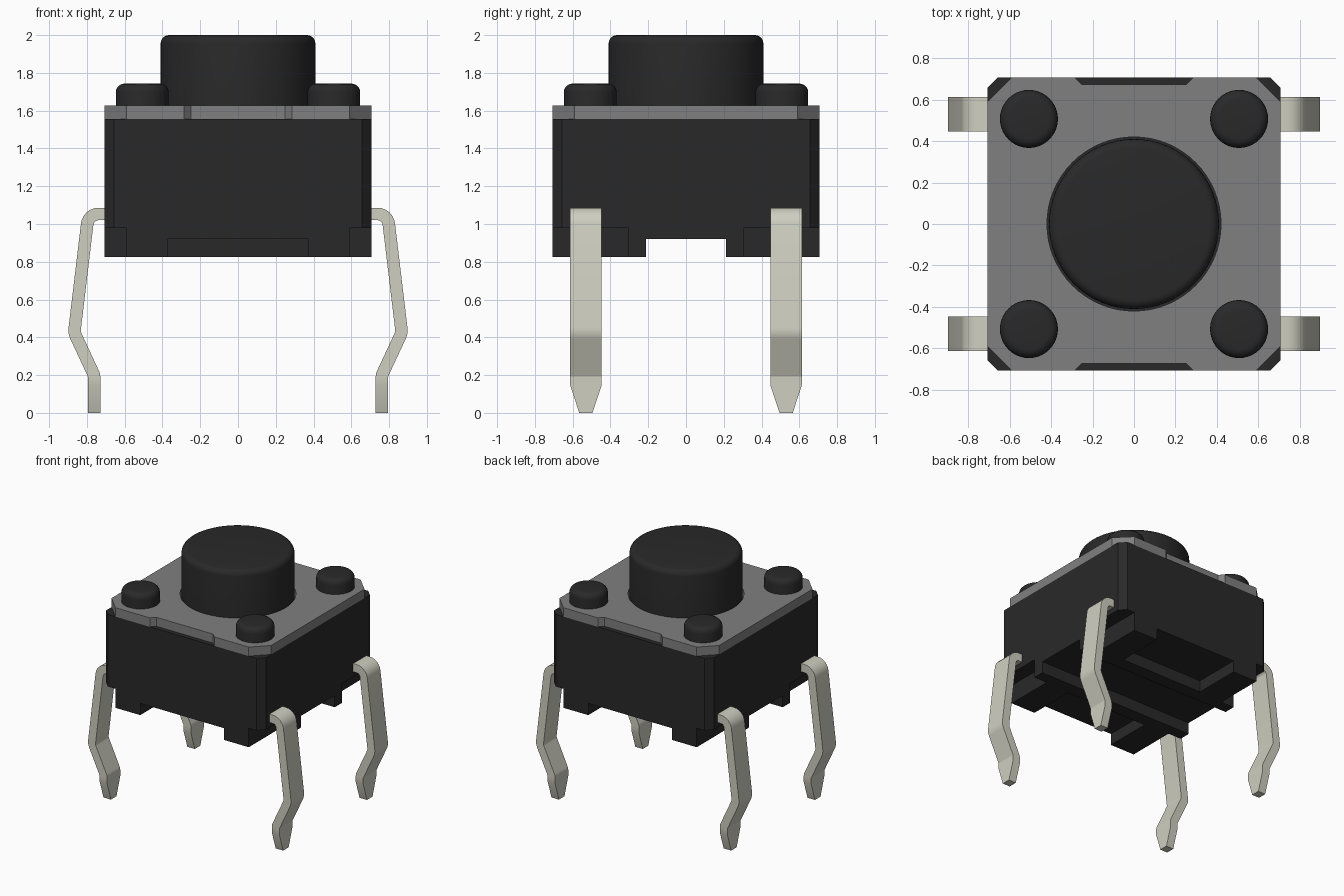
import bpy, bmesh, math
from mathutils import Vector

cube = bpy.data.objects.get("Cube")
if cube:
    bpy.data.objects.remove(cube, do_unlink=True)


def material(name, rgb):
    m = bpy.data.materials.new(name)
    m.use_nodes = True
    m.diffuse_color = (*rgb, 1)
    m.node_tree.nodes["Principled BSDF"].inputs["Base Color"].default_value = (*rgb, 1)
    return m


BLACK = material("black_plastic", (0.022, 0.022, 0.022))
GREY = material("grey_metal", (0.215, 0.215, 0.215))
TIN = material("tinned_metal", (0.62, 0.62, 0.53))


def finish(bm, name, mat, smooth=False):
    bmesh.ops.recalc_face_normals(bm, faces=bm.faces)
    mesh = bpy.data.meshes.new(name)
    bm.to_mesh(mesh)
    bm.free()
    obj = bpy.data.objects.new(name, mesh)
    bpy.context.collection.objects.link(obj)
    mesh.materials.append(mat)
    if smooth:
        bpy.ops.object.select_all(action='DESELECT')
        obj.select_set(True)
        bpy.context.view_layer.objects.active = obj
        bpy.ops.object.shade_smooth_by_angle(angle=math.radians(30))
    return obj


def prism(bm, outline, z0, z1):
    face = bm.faces.new([bm.verts.new((x, y, z0)) for x, y in outline])
    top = bmesh.ops.extrude_face_region(bm, geom=[face])
    verts = [v for v in top["geom"] if isinstance(v, bmesh.types.BMVert)]
    bmesh.ops.translate(bm, vec=(0, 0, z1 - z0), verts=verts)


def box(bm, x0, x1, y0, y1, z0, z1):
    prism(bm, [(x0, y0), (x1, y0), (x1, y1), (x0, y1)], z0, z1)


def cut(obj, cutter):
    cutter.hide_render = True
    mod = obj.modifiers.new("cut", 'BOOLEAN')
    mod.operation, mod.solver, mod.object = 'DIFFERENCE', 'EXACT', cutter
    bpy.context.view_layer.update()
    graph = bpy.context.evaluated_depsgraph_get()
    mesh = bpy.data.meshes.new_from_object(obj.evaluated_get(graph))
    obj.modifiers.clear()
    obj.data = mesh
    bpy.data.objects.remove(cutter, do_unlink=True)


def rounded_cylinder(name, x, y, r, z0, z1, fillet, sides):
    bm = bmesh.new()
    bmesh.ops.create_cone(bm, cap_ends=True, segments=sides, radius1=r, radius2=r, depth=z1 - z0)
    bmesh.ops.translate(bm, vec=(x, y, (z0 + z1) / 2), verts=bm.verts)
    rim = [e for e in bm.edges if all(v.co.z > z1 - 0.001 for v in e.verts)]
    bmesh.ops.bevel(bm, geom=rim, offset=fillet, segments=5, profile=0.5, affect='EDGES')
    return finish(bm, name, BLACK, True)


H = 0.707            # half width of the housing
SIGNS = [(sx, sy) for sx in (-1, 1) for sy in (-1, 1)]


def quarter_mirror(points):
    """Mirror a run of points in the +x +y quarter round both axes."""
    back = points[::-1]
    return (points + [(-x, y) for x, y in back] + [(-x, -y) for x, y in points]
            + [(x, -y) for x, y in back])


# Housing with chamfered corners and an underside cut into feet
bm = bmesh.new()
prism(bm, quarter_mirror([(H, H - 0.05), (H - 0.05, H)]), 0.826, 1.555)
housing = finish(bm, "housing", BLACK)

bm = bmesh.new()
box(bm, -1, 1, -0.213, 0.213, 0.7, 0.92)               # channel across
for s in (-1, 1):                                      # front and back recesses
    box(bm, -0.37, 0.37, *sorted((s * 0.32, s)), 0.7, 0.92)
for sx, sy in SIGNS:                                   # corner notches
    box(bm, *sorted((sx * 0.59, sx)), *sorted((sy * 0.305, sy)), 0.7, 0.978)
cut(housing, finish(bm, "housing_cutter", BLACK))

# Cover plate with cut corners, edge notches and a round opening
bm = bmesh.new()
prism(bm, quarter_mirror([(H, 0.59), (0.59, H), (0.285, H), (0.25, 0.672)]), 1.555, 1.627)
plate = finish(bm, "cover_plate", GREY)
bm = bmesh.new()
bmesh.ops.create_cone(bm, cap_ends=True, segments=64, radius1=0.42, radius2=0.42, depth=0.5)
bmesh.ops.translate(bm, vec=(0, 0, 1.6), verts=bm.verts)
cut(plate, finish(bm, "plate_cutter", GREY))

# Push button and corner posts
rounded_cylinder("push_button", 0, 0, 0.41, 1.5, 2.0, 0.045, 64)
for i, (sx, sy) in enumerate(SIGNS):
    rounded_cylinder(f"corner_post_{i + 1}", sx * 0.507, sy * 0.507, 0.14, 1.5, 1.743, 0.045, 40)


def rounded_path(points, radii, steps=6):
    """Replace each inner corner of a path with an arc."""
    pts = [Vector(p) for p in points]
    out = [pts[0]]
    for a, b, c, r in zip(pts, pts[1:], pts[2:], radii):
        if r == 0:
            out.append(b)
            continue
        u, v = (a - b).normalized(), (c - b).normalized()
        half = u.angle(v) / 2
        bisector = (u + v).normalized()
        centre = b + bisector * r / math.sin(half)
        start = b + u * r / math.tan(half) - centre
        end = b + v * r / math.tan(half) - centre
        for i in range(steps + 1):
            spoke = start.lerp(end, i / steps).normalized()
            out.append(centre + spoke * r)
    return out + [pts[-1]]


# Bent legs swept along a path, with tapered tips
PATH = rounded_path([(0.6, 1.053), (0.792, 1.053), (0.867, 0.425), (0.762, 0.2),
                     (0.762, 0.145), (0.762, 0)], [0.06, 0.08, 0.05, 0])
THICK = 0.033
for n, (sx, sy) in enumerate(SIGNS):
    bm = bmesh.new()
    rings = []
    for i, p in enumerate(PATH):
        t = (PATH[min(i + 1, len(PATH) - 1)] - PATH[max(i - 1, 0)]).normalized()
        side = Vector((-t.y, t.x)) * THICK
        w = 0.035 if i == len(PATH) - 1 else 0.083
        rings.append([bm.verts.new((sx * (p.x + k * side.x), sy * 0.53 + j * w, p.y + k * side.y))
                      for k, j in ((1, 1), (1, -1), (-1, -1), (-1, 1))])
    for a, b in zip(rings, rings[1:]):
        for k in range(4):
            bm.faces.new((a[k], a[k - 1], b[k - 1], b[k]))
    bm.faces.new(rings[0])
    bm.faces.new(rings[-1])
    finish(bm, f"leg_{n + 1}", TIN, True)
